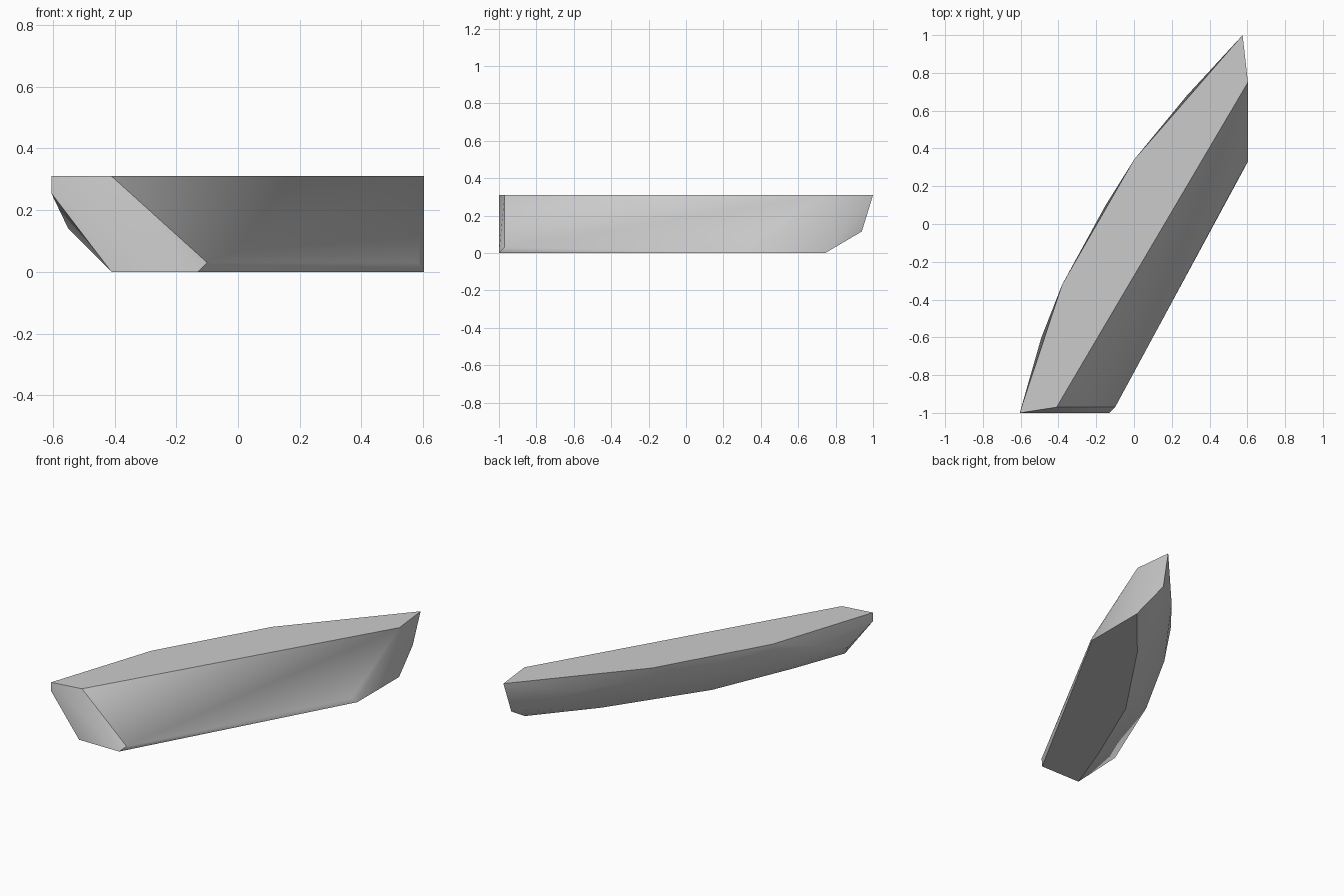
import bpy, bmesh, math

old = bpy.data.objects.get("Cube")
if old:
    bpy.data.objects.remove(old, do_unlink=True)

# Plain stone colour
stone = bpy.data.materials.new("light_grey_stone")
stone.use_nodes = True
grey = (0.6, 0.6, 0.6, 1)
stone.diffuse_color = grey
stone.node_tree.nodes["Principled BSDF"].inputs["Base Color"].default_value = grey

# Corner loops of the chipped slab
TOP = 0.31
top_rim = [(-.605, -1, TOP), (-.41, -.97, TOP), (.603, .75, TOP),
           (.575, 1, TOP), (0, .34, TOP), (-.38, -.32, TOP)]
curved_side = [(-.605, -1, .255), (-.55, -.83, .14), (-.49, -.6, .22), (-.38, -.34, .2),
               (-.15, .1, .24), (.28, .68, .22), (.562, .94, .115)]
lower_chamfer = [(-.1, -.97, .03), (.583, .3, .03)]
base = [(-.41, -1, 0), (-.13, -1, 0), (.603, .33, 0), (.603, .745, 0),
        (.31, .40, 0), (-.07, -.16, 0), (-.285, -.664, 0)]

# Wrap the loops in one faceted skin
bm = bmesh.new()
for co in top_rim + curved_side + lower_chamfer + base:
    bm.verts.new(co)
hull = bmesh.ops.convex_hull(bm, input=bm.verts[:])
spare = {g for g in hull["geom_interior"] + hull["geom_unused"] if isinstance(g, bmesh.types.BMVert)}
bmesh.ops.delete(bm, geom=list(spare), context="VERTS")
bmesh.ops.dissolve_limit(bm, angle_limit=math.radians(1), verts=bm.verts[:], edges=bm.edges[:])
bmesh.ops.recalc_face_normals(bm, faces=bm.faces[:])

mesh = bpy.data.meshes.new("stone_slab")
bm.to_mesh(mesh)
bm.free()
mesh.materials.append(stone)
slab = bpy.data.objects.new("stone_slab", mesh)
bpy.context.collection.objects.link(slab)

# Soft facets, crisp main edges
bpy.ops.object.select_all(action="DESELECT")
slab.select_set(True)
bpy.context.view_layer.objects.active = slab
bpy.ops.object.shade_smooth_by_angle(angle=math.radians(30))
